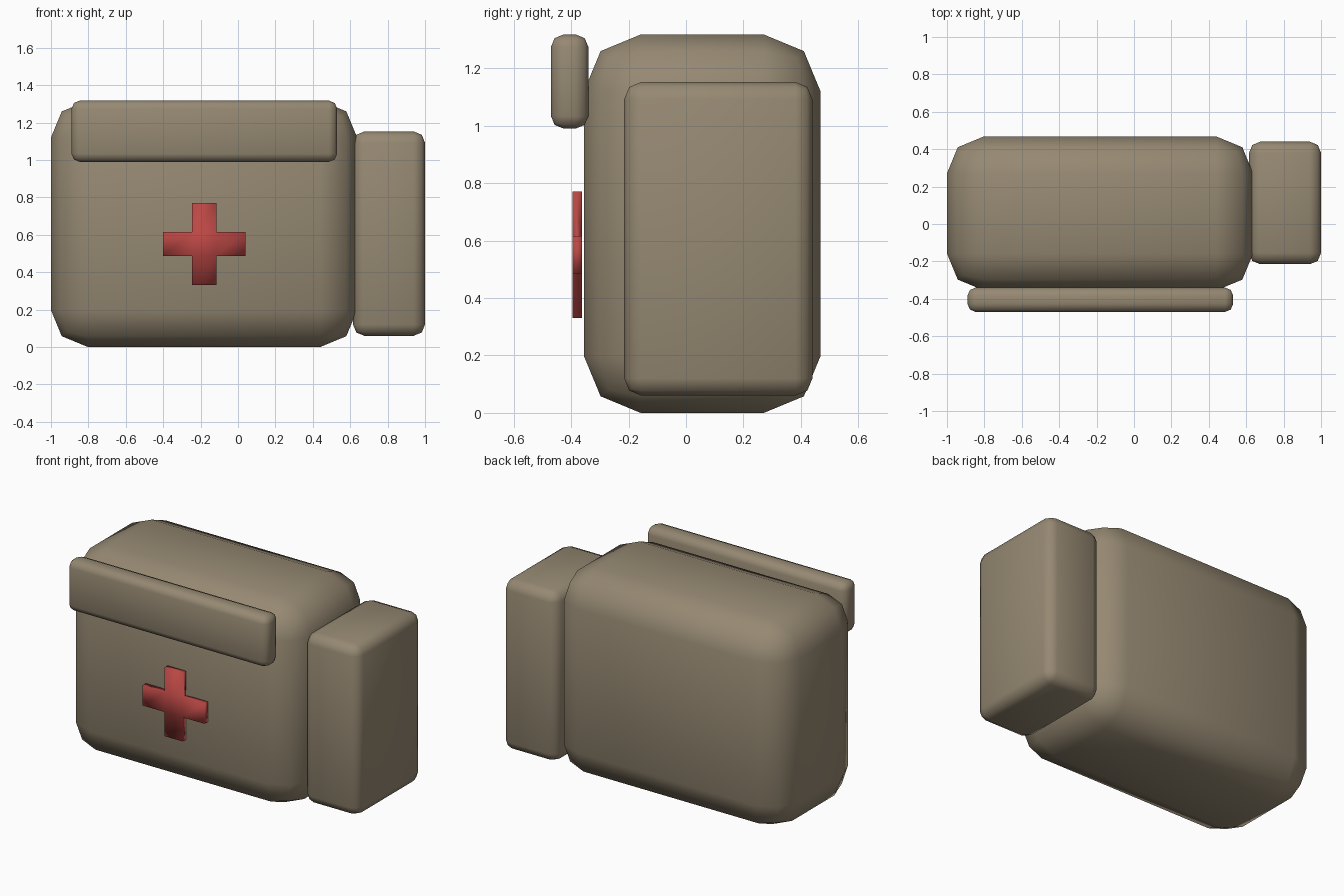
import bpy, bmesh
from mathutils import Vector

old = bpy.data.objects.get("Cube")
if old:
    bpy.data.objects.remove(old, do_unlink=True)


def make_material(name, color):
    mat = bpy.data.materials.new(name)
    mat.use_nodes = True
    mat.diffuse_color = color
    mat.node_tree.nodes["Principled BSDF"].inputs["Base Color"].default_value = color
    return mat


def finish(name, bm, mat, center):
    bmesh.ops.recalc_face_normals(bm, faces=bm.faces)
    for face in bm.faces:
        face.smooth = True
    mesh = bpy.data.meshes.new(name)
    bm.to_mesh(mesh)
    bm.free()
    mesh.materials.append(mat)
    obj = bpy.data.objects.new(name, mesh)
    obj.location = center
    bpy.context.collection.objects.link(obj)
    return obj


def rounded_box(name, low, high, radius, mat):
    low, high = Vector(low), Vector(high)
    bm = bmesh.new()
    bmesh.ops.create_cube(bm, size=1)
    bmesh.ops.scale(bm, vec=high - low, verts=bm.verts)
    bmesh.ops.bevel(bm, geom=bm.edges[:], offset=radius, segments=2,
                    profile=0.5, affect='EDGES')
    return finish(name, bm, mat, (low + high) / 2)


def plus_sign(name, center, reach, half_width, depth, mat):
    # A centre square with four arms, pushed out into a solid plate
    bm = bmesh.new()
    steps = (-reach, -half_width, half_width, reach)
    grid = {}

    def vert(i, k):
        if (i, k) not in grid:
            grid[i, k] = bm.verts.new((steps[i], depth / 2, steps[k]))
        return grid[i, k]

    for i, k in ((1, 1), (0, 1), (2, 1), (1, 0), (1, 2)):
        bm.faces.new([vert(i, k), vert(i + 1, k), vert(i + 1, k + 1), vert(i, k + 1)])
    new = bmesh.ops.extrude_face_region(bm, geom=bm.faces[:], use_keep_orig=True)
    moved = [g for g in new["geom"] if isinstance(g, bmesh.types.BMVert)]
    bmesh.ops.translate(bm, vec=(0, -depth, 0), verts=moved)
    return finish(name, bm, mat, center)


canvas = make_material("khaki canvas", (0.305, 0.25, 0.17, 1))
red = make_material("red", (0.50, 0.065, 0.06, 1))

# Bag, front flap and side pouch
rounded_box("bag_body", (-1, -0.355, 0), (0.637, 0.468, 1.317), 0.197, canvas)
rounded_box("front_flap", (-0.89, -0.47, 0.99), (0.53, -0.34, 1.317), 0.043, canvas)
rounded_box("side_pouch", (0.615, -0.215, 0.06), (1, 0.44, 1.152), 0.06, canvas)

# Raised plus sign on the front
plus_sign("plus_sign", (-0.181, -0.378, 0.551), 0.22, 0.065, 0.033, red)
